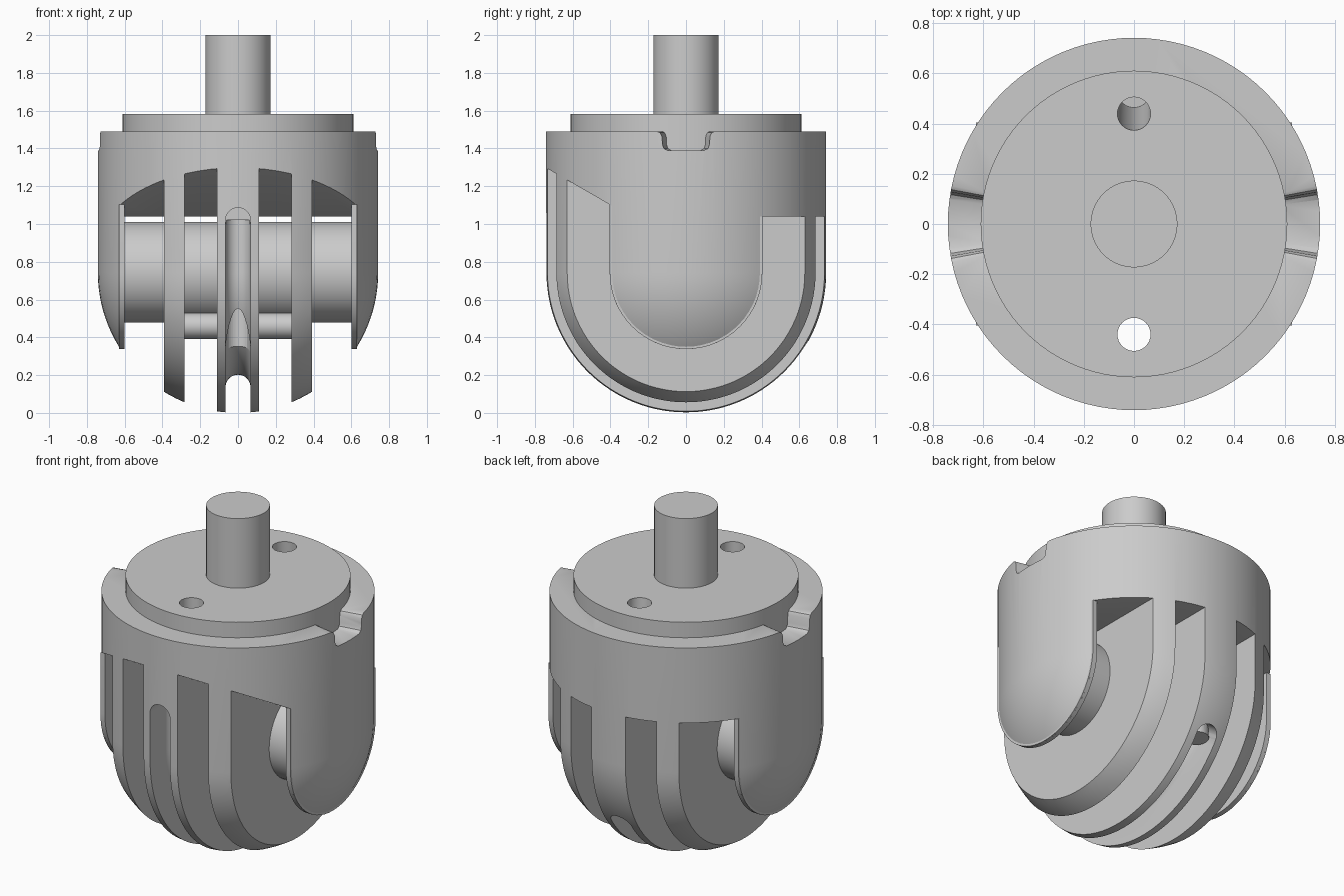
import bpy, bmesh
from math import sin, cos, pi, radians, hypot
from mathutils import Vector

if "Cube" in bpy.data.objects:
    bpy.data.objects.remove(bpy.data.objects["Cube"])

R, ZC = 0.742, 0.742      # body radius, centre height of the round bottom
SEG = 96


def loft(name, rings):
    """Skin a list of equal-length point rings and cap both ends."""
    bm = bmesh.new()
    vr = [[bm.verts.new(p) for p in ring] for ring in rings]
    n = len(vr[0])
    for a, b in zip(vr, vr[1:]):
        for i in range(n):
            j = (i + 1) % n
            bm.faces.new((a[i], a[j], b[j], b[i]))
    bm.faces.new(vr[0])
    bm.faces.new(vr[-1])
    bmesh.ops.recalc_face_normals(bm, faces=bm.faces)
    me = bpy.data.meshes.new(name)
    bm.to_mesh(me)
    bm.free()
    ob = bpy.data.objects.new(name, me)
    bpy.context.collection.objects.link(ob)
    return ob


def lathe(name, profile, seg=SEG):
    return loft(name, [[(r * cos(2 * pi * i / seg), r * sin(2 * pi * i / seg), z)
                        for i in range(seg)] for r, z in profile])


def rod(name, a, b, r, seg=32):
    a, b = Vector(a), Vector(b)
    q = (b - a).to_track_quat('Z', 'Y')
    return loft(name, [[p + q @ Vector((r * cos(2 * pi * i / seg), r * sin(2 * pi * i / seg), 0))
                        for i in range(seg)] for p in (a, b)])


def slab(name, yz, x0, x1):
    return loft(name, [[(x, y, z) for y, z in yz] for x in (x0, x1)])


def cut(targets, cutter):
    cutter.hide_render = True
    for ob in targets:
        m = ob.modifiers.new("cut", 'BOOLEAN')
        m.operation, m.solver, m.object = 'DIFFERENCE', 'EXACT', cutter
        bpy.context.view_layer.objects.active = ob
        bpy.ops.object.modifier_apply(modifier=m.name)
    bpy.data.objects.remove(cutter)


# Round-bottomed housing, cap disc and shaft
dome = [(R * sin(t), ZC - R * cos(t)) for t in [0.01 + (pi / 2 - 0.01) * i / 28 for i in range(29)]]
body = lathe("housing", dome + [(R, 1.49)])
disc = lathe("cap_disc", [(0.611, 1.36), (0.611, 1.583)])
shaft = lathe("shaft", [(0.173, 1.56), (0.173, 2.0)], 64)

# Slots between the plates: flat roof at the back, sloping up at the front
roof = [(-1, 1.447), (-0.295, 1.04), (1, 1.04), (1, -0.3), (-1, -0.3)]
for s in (-1, 1):
    for x0, x1 in ((0.112, 0.283), (0.393, 0.622)):
        cut([body], slab("slot_cutter", roof, s * x0, s * x1))

# Rounded keyways in the rim, widening outwards
half = [(0.16, 1.6), (0.15, 1.491), (0.132, 1.484), (0.122, 1.465), (0.119, 1.42),
        (0.112, 1.4), (0.092, 1.39)]
key = half + [(-y, z) for y, z in reversed(half)]
for s in (-1, 1):
    cut([body], loft("keyway_cutter", [[(s * x, y * x / 0.7, z) for y, z in key]
                                       for x in (0.58, 0.85)]))

# Cable groove around the centre plate, with rounded ends
W, RG = 0.066, 0.606
u = [(W * cos(pi * i / 16), RG - W * sin(pi * i / 16)) for i in range(17)] + [(-W, 0.95), (W, 0.95)]
END = radians(56)
rings = [[(x, -r, 1.02) for x, r in u]]
for i in range(49):
    a = -pi / 2 + (END + pi / 2) * i / 48
    rings.append([(x, r * sin(a), ZC - r * cos(a)) for x, r in u])
cut([body], loft("groove_cutter", rings))
cut([body], rod("groove_end", (0, -0.58, 1.02), (0, -0.95, 1.02), W))
cut([body], rod("groove_end", (0, 0.58 * sin(END), ZC - 0.58 * cos(END)),
                (0, 0.95 * sin(END), ZC - 0.95 * cos(END)), W))

# Cable holes: straight at the front, leaning outwards at the back
cut([body, disc], rod("hole_cutter", (0, -0.44, 1.7), (0, -0.44, 0.2), W))
cut([body, disc], rod("hole_cutter", (0, 0.431, 1.7), (0, 0.53, 0.35), W))

# Round-bottomed spacers inside the outer plates
spacer = [(-0.404, 1.103), (-0.295, 1.04), (0.404, 1.04)]
spacer += [(0.404 * cos(pi * i / 32), ZC - 0.404 * sin(pi * i / 32)) for i in range(33)]
spacers = [slab("spacer", spacer, s * 0.6, s * 0.63) for s in (-1, 1)]

# Cross hub and small pin running between the plates
hub = rod("hub", (-0.61, 0, 0.745), (0.61, 0, 0.745), 0.266, 64)
pin = rod("pin", (-0.3, -0.17, 0.46), (0.3, -0.17, 0.46), 0.068)

# Smooth shading with sharp edges
bpy.ops.object.select_all(action='DESELECT')
for ob in [body, disc, shaft, hub, pin] + spacers:
    ob.select_set(True)
bpy.context.view_layer.objects.active = body
bpy.ops.object.shade_smooth_by_angle(angle=radians(30))
